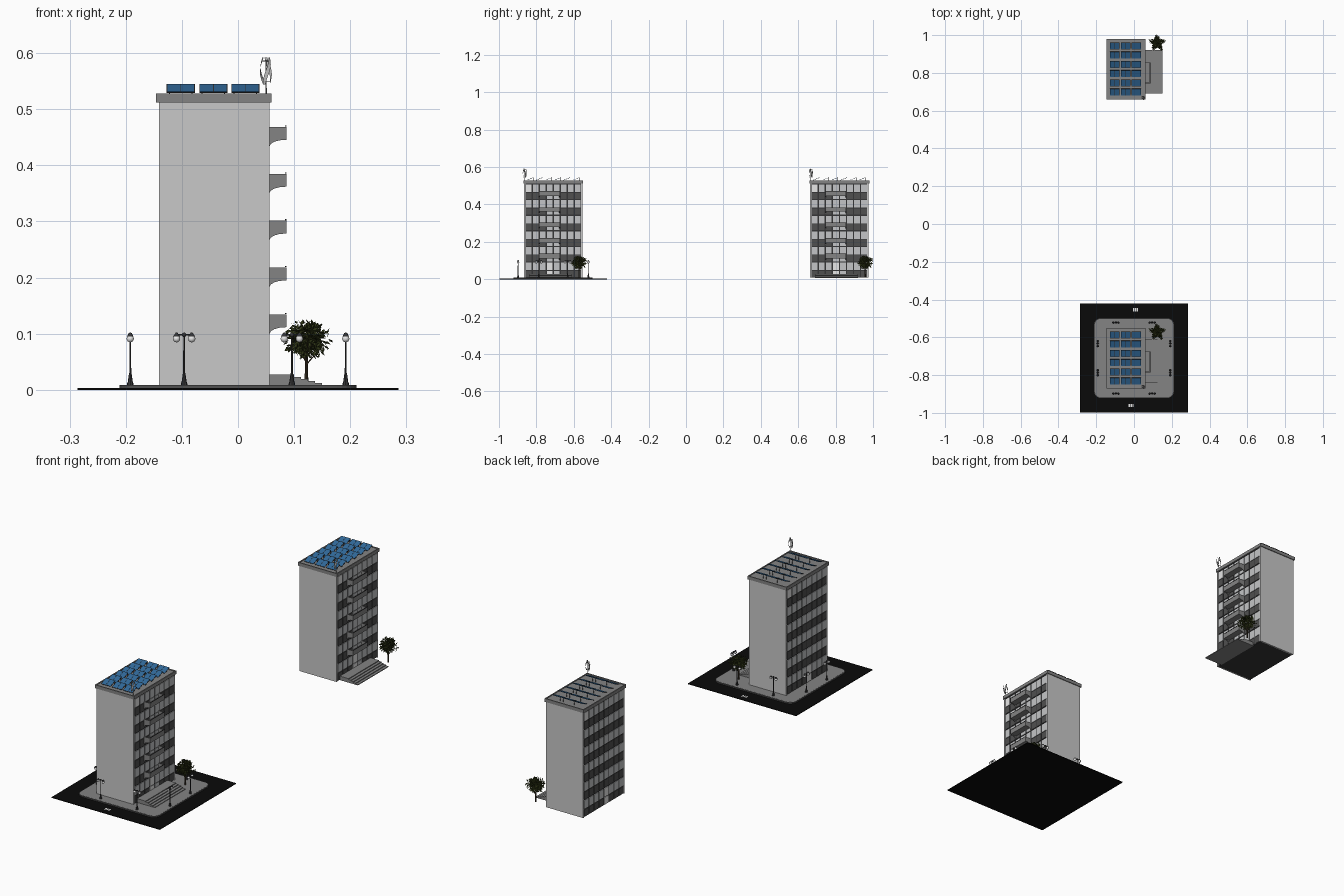
import bpy, bmesh, math, random
from mathutils import Vector, Matrix

cube = bpy.data.objects.get("Cube")
if cube:
    bpy.data.objects.remove(cube, do_unlink=True)
random.seed(4)

FRONT_Y, BACK_Y = -0.71, 0.82
BASE, FLOOR, FLOORS, COLS = 0.009, 0.0835, 6, 8
PITCH = 0.0375


def material(name, r, g, b):
    m = bpy.data.materials.new(name)
    m.use_nodes = True
    m.diffuse_color = (r, g, b, 1)
    m.node_tree.nodes["Principled BSDF"].inputs["Base Color"].default_value = (r, g, b, 1)
    return m


wall = material("light wall", 0.58, 0.58, 0.58)
concrete = material("grey concrete", 0.23, 0.23, 0.23)
frame = material("dark frame", 0.035, 0.035, 0.037)
spandrel = material("spandrel grey", 0.08, 0.08, 0.08)
pane = material("pale glass", 0.55, 0.56, 0.57)
white = material("white", 0.9, 0.9, 0.9)
asphalt = material("black asphalt", 0.003, 0.003, 0.003)
blue = material("solar blue", 0.03, 0.14, 0.32)
leaf = material("dark olive leaf", 0.035, 0.045, 0.01)
bark = material("brown bark", 0.05, 0.035, 0.02)


class Part:
    """Collects simple solids into one mesh."""

    def __init__(self, name, *mats):
        self.name, self.mats, self.bm = name, mats, bmesh.new()

    def paint(self, verts, mat):
        index = self.mats.index(mat) if mat else 0
        for f in {f for v in verts for f in v.link_faces}:
            f.material_index = index

    def box(self, x, y, z, mat=None, turn=None):
        lo, hi = Vector((x[0], y[0], z[0])), Vector((x[1], y[1], z[1]))
        m = Matrix.Translation((lo + hi) / 2) @ Matrix.Diagonal((*(hi - lo), 1))
        self.paint(bmesh.ops.create_cube(self.bm, size=1, matrix=(turn or Matrix()) @ m)["verts"], mat)

    def rod(self, a, b, r1, r2, mat=None, sides=8):
        a, b = Vector(a), Vector(b)
        q = (b - a).to_track_quat('Z', 'Y').to_matrix().to_4x4()
        self.paint(bmesh.ops.create_cone(
            self.bm, cap_ends=True, segments=sides, radius1=r1, radius2=r2,
            depth=(b - a).length, matrix=Matrix.Translation((a + b) / 2) @ q)["verts"], mat)

    def ball(self, c, r, mat=None):
        self.paint(bmesh.ops.create_uvsphere(
            self.bm, u_segments=12, v_segments=8, radius=r,
            matrix=Matrix.Translation(c))["verts"], mat)

    def prism(self, points, move, mat=None):
        f = self.bm.faces.new([self.bm.verts.new(p) for p in points])
        new = bmesh.ops.extrude_face_region(self.bm, geom=[f])["geom"]
        vs = [g for g in new if isinstance(g, bmesh.types.BMVert)]
        bmesh.ops.translate(self.bm, verts=vs, vec=move)
        self.paint(vs + list(f.verts), mat)

    def finish(self, places, smooth=False, solid=True):
        if solid:
            bmesh.ops.recalc_face_normals(self.bm, faces=self.bm.faces)
        mesh = bpy.data.meshes.new(self.name)
        self.bm.to_mesh(mesh)
        self.bm.free()
        for m in self.mats:
            mesh.materials.append(m)
        for p in places:
            ob = bpy.data.objects.new(self.name, mesh)
            bpy.context.collection.objects.link(ob)
            ob.location = p
        if smooth:
            bpy.ops.object.select_all(action='DESELECT')
            ob.select_set(True)
            bpy.context.view_layer.objects.active = ob
            bpy.ops.object.shade_smooth_by_angle()


BOTH = [(0, FRONT_Y, 0), (0, BACK_Y, 0)]
SITE = [(0, FRONT_Y, 0)]

# Tower: two blank end walls with a framed core between them
tower = Part("tower_walls", wall, frame)
tower.box((-0.138, 0.053), (-0.15, 0.15), (BASE, 0.512), frame)
for s in (-1, 1):
    tower.box((-0.141, 0.056), sorted((s * 0.149, s * 0.156)), (BASE, 0.512), wall)
tower.finish(BOTH)

# Window bands and spandrels on both long sides
windows = Part("window_panels", pane, spandrel, white)
for side, x in ((1, 0.053), (-1, -0.138)):
    xs = sorted((x, x + side * 0.0025))
    for i in range(FLOORS):
        z = BASE + i * FLOOR
        for c in range(COLS):
            y = (c - (COLS - 1) / 2) * PITCH
            ys = (y - 0.0155, y + 0.0155)
            door = side > 0 and c in (3, 4)
            corner = i == FLOORS - 1 and c == (0 if side > 0 else COLS - 1)
            entry = i == 0 and c == 3
            upper = white if corner or entry else pane
            lower = white if entry else pane if door else spandrel
            windows.box(xs, ys, (z + 0.040, z + 0.080), upper)
            windows.box(xs, ys, (z + 0.003, z + 0.036), lower)
windows.finish(BOTH)

# Roof slab with a low rim
roof = Part("roof_slab", concrete)
roof.box((-0.146, 0.06), (-0.16, 0.16), (0.512, 0.525))
for s in (-1, 1):
    roof.box((-0.146, 0.06), sorted((s * 0.155, s * 0.16)), (0.525, 0.528))
    cx = -0.043 + s * 0.1005
    roof.box((cx - 0.0025, cx + 0.0025), (-0.155, 0.155), (0.525, 0.528))
roof.finish(BOTH)

# Tilted solar panels in six rows of three
solar = Part("solar_panels", frame, blue)
for row in range(6):
    for cx in (-0.102, -0.044, 0.013):
        t = Matrix.Translation((cx, (row - 2.5) * 0.049, 0.5375)) @ Matrix.Rotation(math.radians(22), 4, 'X')
        solar.box((-0.025, 0.025), (-0.0195, 0.0195), (-0.0012, 0), frame, t)
        for s in (-1, 1):
            solar.box(sorted((s * 0.0008, s * 0.0238)), (-0.018, 0.018), (0, 0.0006), blue, t)
            leg = cx + s * 0.02
            y = (row - 2.5) * 0.049 + 0.016
            solar.rod((leg, y, 0.525), (leg, y, 0.543), 0.0008, 0.0008, frame, 4)
solar.finish(BOTH)

# Wind turbine with three twisted blades
turbine = Part("wind_turbine", concrete, wall)
tx, ty = 0.05, -0.152
turbine.rod((tx, ty, 0.525), (tx, ty, 0.588), 0.0013, 0.001, concrete)
for k in range(3):
    rows = []
    for i in range(9):
        a = k * math.tau / 3 + i * 0.2
        r = 0.007 + 0.004 * math.sin(math.pi * i / 8)
        rows.append([turbine.bm.verts.new((tx + r * math.cos(a + d), ty + r * math.sin(a + d), 0.544 + i * 0.006))
                     for d in (-0.35, 0.35)])
    for p, q in zip(rows, rows[1:]):
        turbine.bm.faces.new((p[0], p[1], q[1], q[0])).material_index = 1
    for z, i in ((0.55, 1), (0.586, 7)):
        a = k * math.tau / 3 + i * 0.2
        turbine.rod((tx, ty, z), (tx + 0.008 * math.cos(a), ty + 0.008 * math.sin(a), z), 0.0007, 0.0007, concrete, 4)
turbine.finish(BOTH)

# Balconies with curved end brackets and a handrail
balcony = Part("balconies", concrete, frame)
Y0, Y1 = -0.075, 0.035
for i in range(1, FLOORS):
    z = BASE + i * FLOOR + 0.019
    balcony.box((0.053, 0.086), (Y0, Y1), (z, z + 0.004), concrete)
    balcony.box((0.083, 0.086), (Y0, Y1), (z, z + 0.023), concrete)
    curve = [(0.085 - 0.029 * math.sin(t * math.pi / 8), z - 0.012 * (1 - math.cos(t * math.pi / 8)))
             for t in range(5)]
    for y in (Y0, Y1 - 0.003):
        balcony.box((0.053, 0.084), (y, y + 0.003), (z, z + 0.023), concrete)
        balcony.prism([(px, y, pz) for px, pz in curve + [(0.053, z - 0.012), (0.053, z + 0.002), (0.085, z + 0.002)]],
                      (0, 0.003, 0), concrete)
    balcony.box((0.0835, 0.0865), (Y0, Y1), (z + 0.0235, z + 0.0255), frame)
balcony.finish(BOTH)

# Entrance steps
steps = Part("entrance_steps", concrete)
for i in range(5):
    steps.box((0.053, 0.15 - i * 0.0125), (-0.13, 0.1), (BASE - 0.001 + i * 0.0038, BASE + 0.0028 + i * 0.0038))
steps.finish(BOTH)

# Tree: trunk, branches and scattered leaf blades
centre = Vector((0.122, 0.138, 0.09))
trunk = Part("tree_trunk", bark)
trunk.rod((0.122, 0.138, BASE), (0.122, 0.138, 0.095), 0.0035, 0.0015)
for k in range(7):
    a = k * 2.4
    trunk.rod((0.122, 0.138, 0.045 + k * 0.004),
              centre + Vector((0.03 * math.cos(a), 0.03 * math.sin(a), 0.005 * k - 0.01)), 0.0014, 0.0005, None, 5)
trunk.finish(BOTH)

leaves = Part("tree_leaves", leaf)
for k in range(900):
    d = Vector((random.gauss(0, 1), random.gauss(0, 1), random.gauss(0, 1))).normalized()
    lumpy = 0.72 + 0.28 * math.sin(5 * math.atan2(d.y, d.x)) * (1 - abs(d.z))
    p = centre + Vector((d.x * 0.044, d.y * 0.044, d.z * 0.044)) * lumpy * random.uniform(0.5, 1.1)
    u = (d + Vector((random.uniform(-1, 1), random.uniform(-1, 1), random.uniform(-1, 0.4)))).normalized()
    v = u.cross(Vector((random.random(), random.random(), random.random()))).normalized()
    leaves.bm.faces.new([leaves.bm.verts.new(q) for q in
                         (p - u * 0.006, p + v * 0.0028, p + u * 0.006, p - v * 0.0028)])
leaves.finish(BOTH, solid=False)

# Road plate, painted marks and rounded pavement
road = Part("road", asphalt, white)
road.box((-0.286, 0.286), (-0.288, 0.288), (0, 0.003), asphalt)
for x, y in ((0.008, 0.256), (-0.015, -0.252)):
    for k in (-1, 0, 1):
        road.box((x + k * 0.01 - 0.0035, x + k * 0.01 + 0.0035), (y - 0.008, y + 0.008), (0.003, 0.0035), white)
road.finish(SITE)


def rounded(half, radius, z):
    return [(cx * (half - radius) + radius * math.cos(a), cy * (half - radius) + radius * math.sin(a), z)
            for q, (cx, cy) in enumerate(((1, 1), (-1, 1), (-1, -1), (1, -1)))
            for a in [(q + t / 6) * math.pi / 2 for t in range(7)]]


pavement = Part("pavement", concrete, spandrel)
pavement.prism(rounded(0.211, 0.035, 0.002), (0, 0, 0.0065), spandrel)
pavement.prism(rounded(0.207, 0.031, 0.002), (0, 0, 0.007), concrete)
pavement.finish(SITE)

# Twin-globe street lamps around the pavement
lamp = Part("street_lamp", frame, white)
lamp.rod((0, 0, BASE), (0, 0, 0.014), 0.006, 0.005, frame)
lamp.rod((0, 0, 0.014), (0, 0, 0.03), 0.0045, 0.0022, frame)
lamp.rod((0, 0, 0.03), (0, 0, 0.101), 0.0018, 0.0014, frame)
lamp.ball((0, 0, 0.098), 0.004, frame)
lamp.rod((-0.014, 0, 0.098), (0.014, 0, 0.098), 0.0014, 0.0014, frame)
for s in (-1, 1):
    lamp.ball((s * 0.0135, 0, 0.091), 0.0065, white)
    lamp.rod((s * 0.0135, 0, 0.095), (s * 0.0135, 0, 0.102), 0.0062, 0.0015, frame, 12)
lamp.finish([(x, FRONT_Y + y, 0) for x in (-0.096, 0.096) for y in (-0.188, 0.188)]
            + [(x, FRONT_Y + y, 0) for x in (-0.192, 0.192) for y in (-0.077, 0.077)], smooth=True)
for ob in bpy.data.objects:
    if ob.name.startswith("street_lamp") and abs(ob.location.x) > 0.15:
        ob.rotation_euler.z = math.pi / 2
